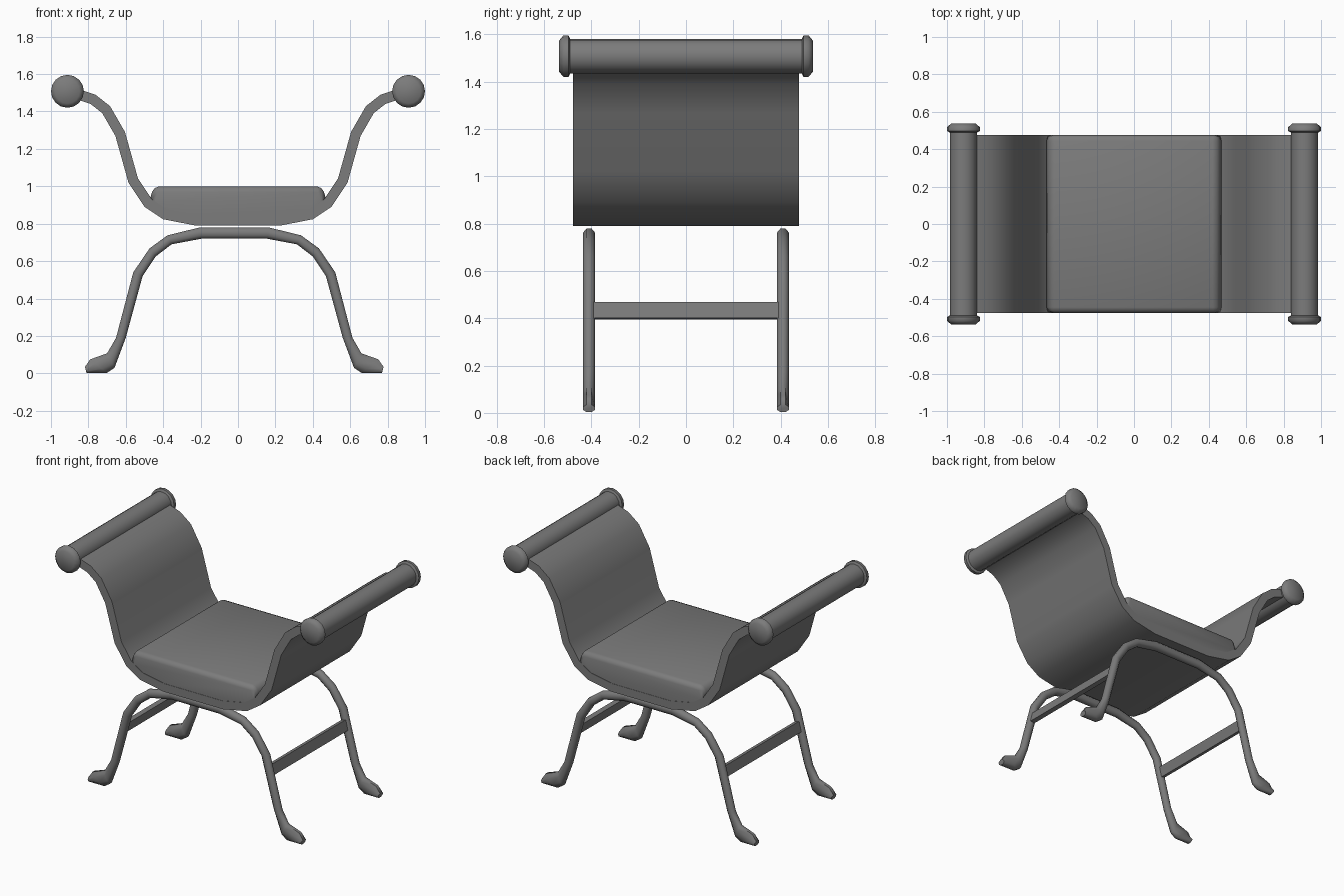
import bpy, bmesh, math
from mathutils import Vector

cube = bpy.data.objects.get("Cube")
if cube:
    bpy.data.objects.remove(cube, do_unlink=True)

grey = bpy.data.materials.new("plain grey")
grey.use_nodes = True
grey.diffuse_color = (0.2, 0.2, 0.2, 1)
grey.node_tree.nodes["Principled BSDF"].inputs["Base Color"].default_value = (0.2, 0.2, 0.2, 1)


def finish(name, bm, angle=35):
    bmesh.ops.recalc_face_normals(bm, faces=bm.faces)
    mesh = bpy.data.meshes.new(name)
    bm.to_mesh(mesh)
    bm.free()
    obj = bpy.data.objects.new(name, mesh)
    bpy.context.collection.objects.link(obj)
    mesh.materials.append(grey)
    bpy.ops.object.select_all(action='DESELECT')
    obj.select_set(True)
    bpy.context.view_layer.objects.active = obj
    bpy.ops.object.shade_smooth_by_angle(angle=math.radians(angle))
    return obj


def loft(bm, rings):
    """Skin a row of closed rings and cap both ends."""
    rows = [[bm.verts.new(p) for p in ring] for ring in rings]
    n = len(rows[0])
    for a, b in zip(rows, rows[1:]):
        for i in range(n):
            j = (i + 1) % n
            bm.faces.new((a[i], a[j], b[j], b[i]))
    bm.faces.new(rows[0])
    bm.faces.new(rows[-1])


def mirrored(half):
    return [(-x, z) for x, z in reversed(half)] + half


# Curved seat shell: one swept strip given thickness
path = mirrored([(.22, .817), (.39, .85), (.48, .91), (.56, 1.03), (.63, 1.28),
                 (.705, 1.41), (.775, 1.465), (.85, 1.49), (.91, 1.5)])
outline = [[], []]
for i, p in enumerate(path):
    here = Vector(p)
    before = (here - Vector(path[i - 1])).normalized() if i else None
    after = (Vector(path[i + 1]) - here).normalized() if i + 1 < len(path) else before
    before = before or after
    along = (before + after).normalized()
    normal = Vector((-along.y, along.x)) * .0275 / along.dot(before)
    outline[0].append(here + normal)
    outline[1].append(here - normal)
bm = bmesh.new()
section = outline[0] + outline[1][::-1]
loft(bm, [[(p.x, y, p.y) for p in section] for y in (-.477, .477)])
finish("seat_shell", bm)

# Cushion resting in the shell
section = [(-x, z) for x, z in ((.45, 1), (.47, .935), (.38, .865), (.22, .84))]
section += [(-x, z) for x, z in reversed(section)]
bm = bmesh.new()
loft(bm, [[(x, y, z) for x, z in section] for y in (-.475, .475)])
corners = [e for e in bm.edges
           if all(abs(v.co.x) > .4 for v in e.verts) and abs(e.verts[0].co.z - e.verts[1].co.z) > .03
           and e.verts[0].co.y == e.verts[1].co.y]
rims = [e for e in bm.edges if all(v.co.z > .99 for v in e.verts)]
bmesh.ops.bevel(bm, geom=corners + rims, offset=.03, segments=2, affect='EDGES', profile=.5)
finish("cushion", bm, 80)


# Arm rolls with wider rounded end caps
def turned(name, x, z, profile, sides=16):
    bm = bmesh.new()
    loft(bm, [[(x + r * math.cos(t), y, z + r * math.sin(t))
               for t in (math.tau * k / sides for k in range(sides))] for y, r in profile])
    finish(name, bm, 50)


for side, sx in (("left", 1), ("right", -1)):
    turned(side + "_arm_roll", sx * .912, 1.508, [(-.49, .073), (.49, .073)])
    for end, sy in (("front", -1), ("back", 1)):
        turned(f"{side}_{end}_roll_cap", sx * .912, 1.508,
               [(sy * y, r) for y, r in ((.49, .075), (.497, .088), (.518, .088), (.537, .065))])

# Arched leg frames: matching outer and inner outline points, with paw-like feet
CENTRE = -.02
OUTER = [(.185, .78), (.357, .738), (.453, .668), (.54, .54), (.632, .19),
         (.68, .107), (.77, .075), (.798, .035)]
INNER = [(.175, .72), (.335, .69), (.42, .625), (.49, .52), (.58, .19),
         (.64, .03), (.68, .003), (.79, .003)]
for end, y in (("front", -.41), ("back", .41)):
    rings = []
    for o, i in zip(mirrored(OUTER), mirrored(INNER)):
        o, i = Vector(o), Vector(i)
        mid, half = (o + i) / 2, (o - i) / 2
        ring = []
        for k in range(8):
            t = math.tau * (k + .5) / 8
            c, s = math.cos(t) / math.cos(math.pi / 8), math.sin(t) / math.cos(math.pi / 8)
            p = mid + half * c
            ring.append((p.x + CENTRE, y + .025 * s, p.y))
        rings.append(ring)
    bm = bmesh.new()
    loft(bm, rings)
    finish(end + "_leg_frame", bm, 50)

# Stretchers joining the two frames, leaning with the legs
for side, sx in (("left", 1), ("right", -1)):
    bpy.ops.mesh.primitive_cube_add(size=1, location=(CENTRE + sx * .543, 0, .432),
                                    rotation=(0, -sx * .25, 0))
    bar = bpy.context.object
    bar.name = side + "_stretcher"
    bar.scale = (.03, .79, .07)
    bar.data.materials.append(grey)
